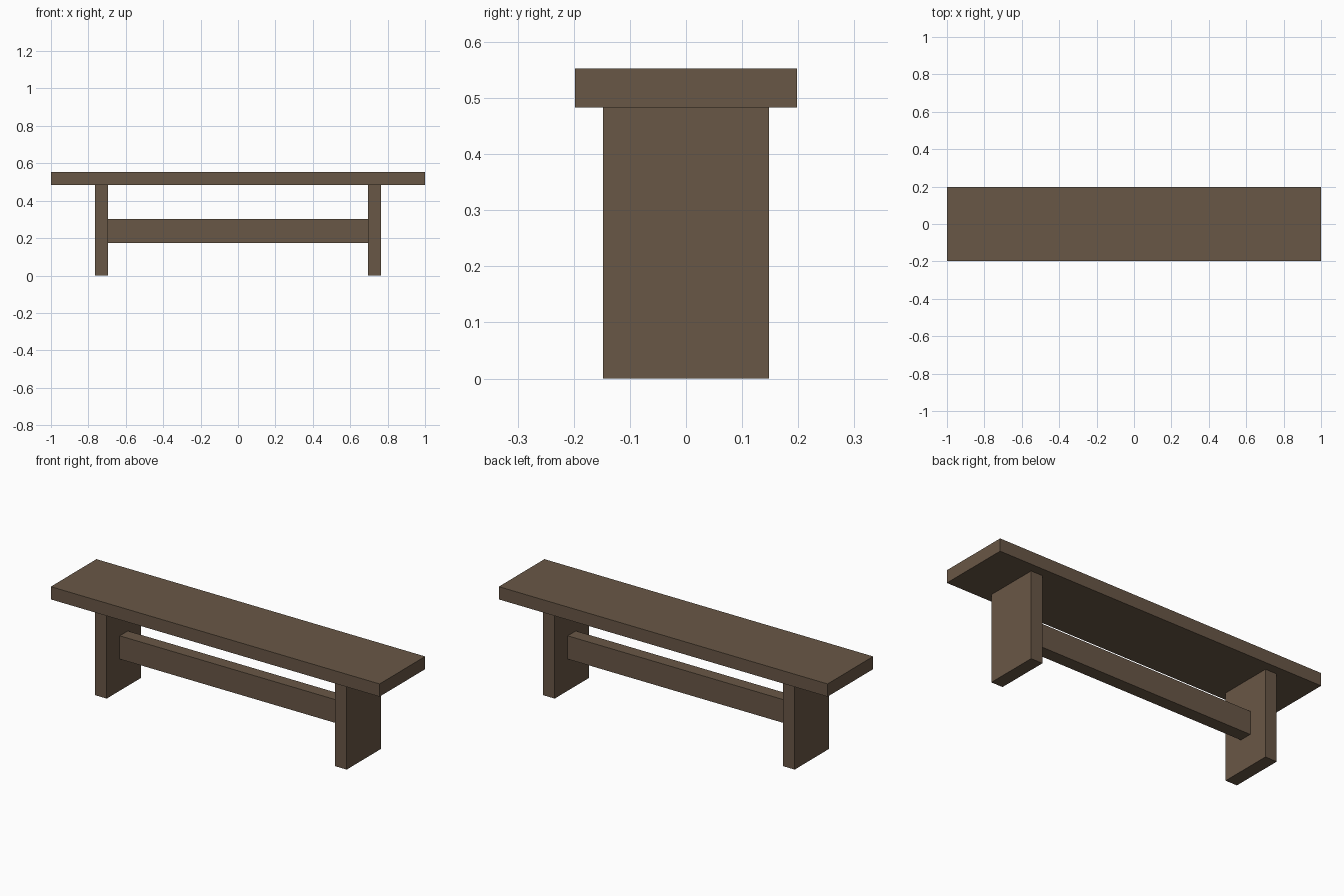
import bpy

if "Cube" in bpy.data.objects:
    bpy.data.objects.remove(bpy.data.objects["Cube"])

wood = bpy.data.materials.new("brown wood")
wood.diffuse_color = (0.141, 0.095, 0.061, 1.0)
wood.use_nodes = True
wood.node_tree.nodes["Principled BSDF"].inputs["Base Color"].default_value = wood.diffuse_color


def box(name, lo, hi):
    """Axis-aligned board between two corners."""
    size = [b - a for a, b in zip(lo, hi)]
    bpy.ops.mesh.primitive_cube_add(size=1, location=[(a + b) / 2 for a, b in zip(lo, hi)])
    ob = bpy.context.object
    ob.name = name
    ob.scale = size
    bpy.ops.object.transform_apply(location=False, rotation=False, scale=True)
    ob.data.materials.append(wood)
    return ob


# Seat plank
box("seat", (-1, -0.198, 0.483), (1, 0.198, 0.553))

# Two slab legs
for side, x in (("left", -0.73), ("right", 0.73)):
    box(side + "_leg", (x - 0.035, -0.148, 0), (x + 0.035, 0.148, 0.483))

# Stretcher between the legs
box("stretcher", (-0.695, -0.035, 0.174), (0.695, 0.035, 0.302))
